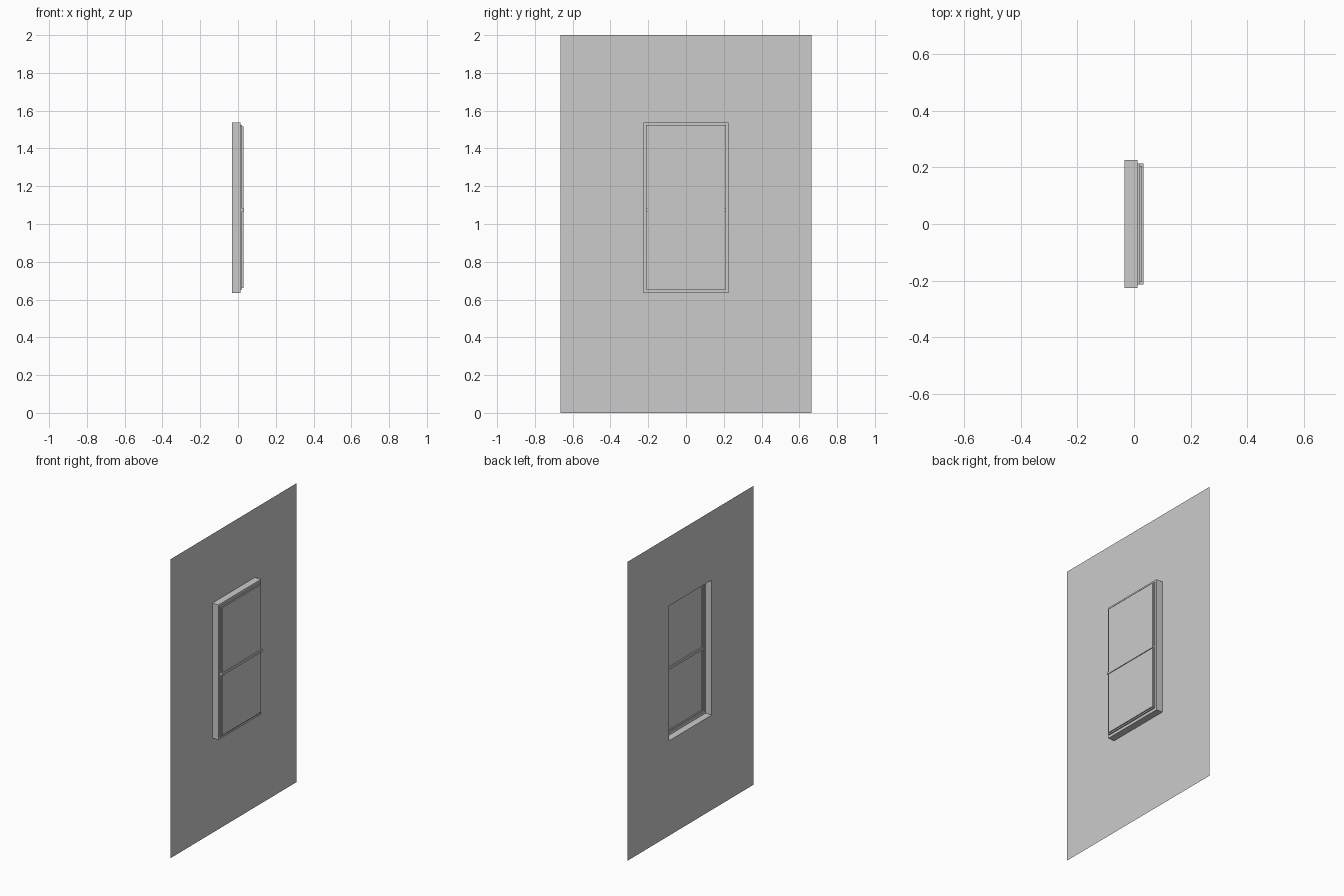
import bpy
import bmesh

default_cube = bpy.data.objects.get("Cube")
if default_cube:
    bpy.data.objects.remove(default_cube, do_unlink=True)


def make_material(name, value):
    mat = bpy.data.materials.new(name)
    mat.use_nodes = True
    colour = (value, value, value, 1)
    mat.diffuse_color = colour
    mat.node_tree.nodes["Principled BSDF"].inputs["Base Color"].default_value = colour
    return mat


grey = make_material("pale grey", 0.6)


def stepped_shell(name, loops, cap=False):
    """Join nested rectangles (x, half width, bottom, top) into a thin shell."""
    bm = bmesh.new()
    rings = []
    for x, w, low, high in loops:
        corners = ((-w, low), (w, low), (w, high), (-w, high))
        rings.append([bm.verts.new((x, y, z)) for y, z in corners])
    for a, b in zip(rings, rings[1:]):
        for i in range(4):
            j = (i + 1) % 4
            bm.faces.new((a[i], a[j], b[j], b[i]))
    if cap:
        bm.faces.new(rings[-1])
    mesh = bpy.data.meshes.new(name)
    bm.to_mesh(mesh)
    bm.free()
    mesh.materials.append(grey)
    obj = bpy.data.objects.new(name, mesh)
    bpy.context.collection.objects.link(obj)
    return obj


# Depths from the wall out to the glazing
WALL, FRAME, SASH, PANE, RAIL = -0.033, 0.013, 0.021, 0.028, 0.033
BOTTOM, TOP, MIDDLE = 0.653, 1.523, 1.073
HALF = 0.213

# Wall sheet with the window opening
opening = (0.225, 0.635, 1.538)
stepped_shell("wall", [(WALL, 0.665, 0, 2), (WALL, *opening)])

# Projecting reveal, and the narrow step around the sashes
stepped_shell("window_frame", [
    (WALL, *opening), (FRAME, *opening),
    (FRAME, HALF, BOTTOM, TOP), (SASH, HALF, BOTTOM, TOP)])

# Two sashes with raised panes
for name, low, high in (("lower_sash", BOTTOM, MIDDLE), ("upper_sash", MIDDLE, TOP)):
    inner = (HALF - 0.008, low + 0.008, high - 0.008)
    stepped_shell(name, [(SASH, HALF, low, high), (SASH, *inner), (PANE, *inner)], cap=True)

# Meeting rail between the sashes
rail = (HALF, MIDDLE - 0.008, MIDDLE + 0.008)
stepped_shell("meeting_rail", [(SASH, *rail), (RAIL, *rail)], cap=True)
